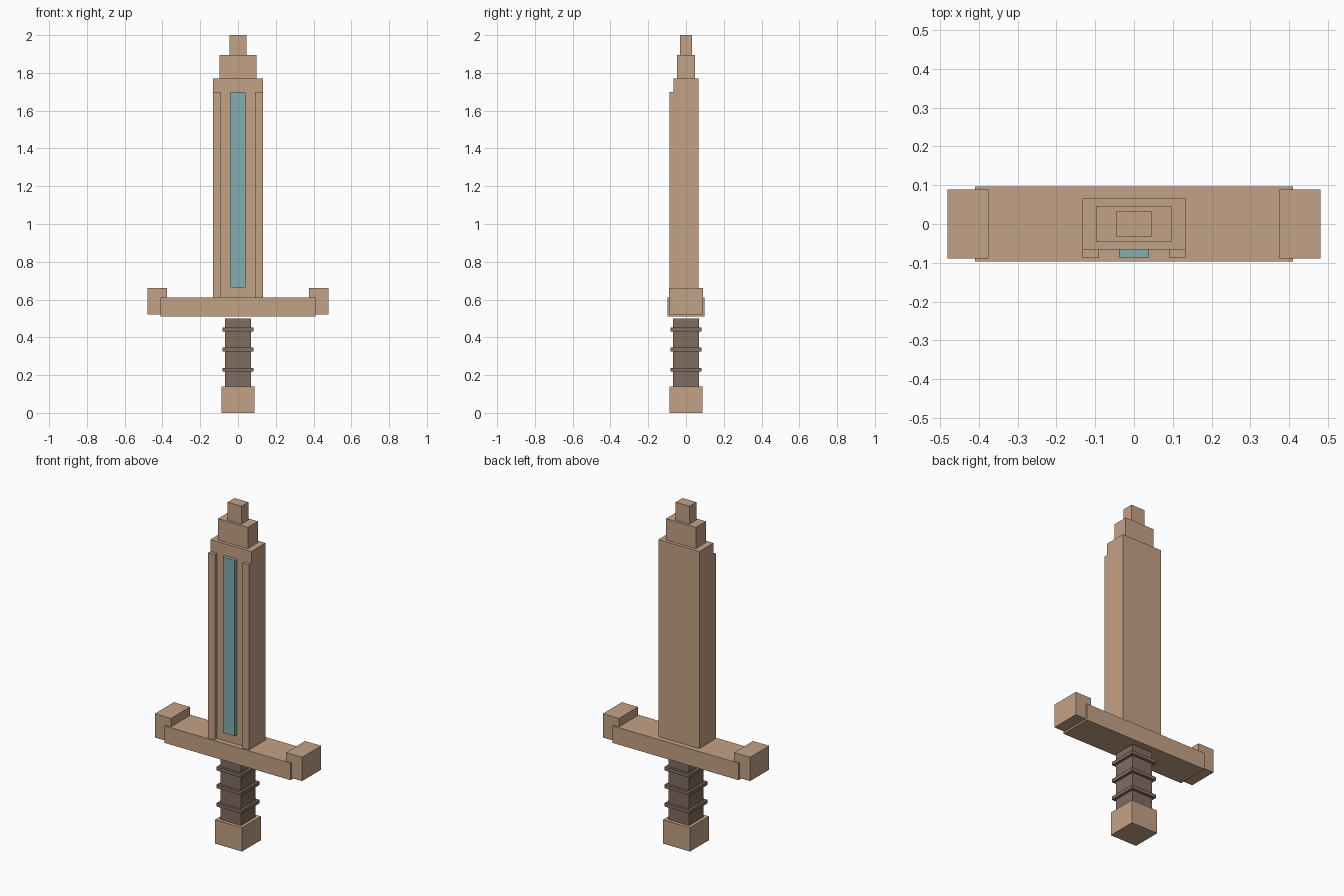
import bpy

cube = bpy.data.objects.get("Cube")
if cube:
    bpy.data.objects.remove(cube, do_unlink=True)


def material(name, rgb):
    mat = bpy.data.materials.new(name)
    mat.use_nodes = True
    colour = (*rgb, 1.0)
    mat.diffuse_color = colour
    bsdf = next(n for n in mat.node_tree.nodes if n.type == 'BSDF_PRINCIPLED')
    bsdf.inputs["Base Color"].default_value = colour
    return mat


TAN = material("tan_metal", (0.55, 0.36, 0.24))
TEAL = material("teal_inlay", (0.22, 0.43, 0.43))
BROWN = material("brown_leather", (0.22, 0.15, 0.115))


def box(name, xs, ys, zs, mat):
    """Flat-sided block spanning the given ranges on each axis."""
    spans = (xs, ys, zs)
    bpy.ops.mesh.primitive_cube_add(size=1, location=[(a + b) / 2 for a, b in spans])
    obj = bpy.context.object
    obj.name = name
    obj.scale = [b - a for a, b in spans]
    bpy.ops.object.transform_apply(location=False, rotation=False, scale=True)
    obj.data.materials.append(mat)
    return obj


def sym(half):
    return (-half, half)


# Handle: pommel, grip and three raised rings
box("pommel", sym(0.088), sym(0.088), (0, 0.14), TAN)
box("grip", sym(0.068), sym(0.068), (0.14, 0.5), BROWN)
for i, z in enumerate((0.228, 0.336, 0.441)):
    box(f"grip_ring_{i + 1}", sym(0.083), sym(0.083), (z - 0.01, z + 0.01), BROWN)

# Crossguard
box("guard", sym(0.41), sym(0.097), (0.51, 0.61), TAN)

# Blade with stepped tip
box("blade", sym(0.133), sym(0.066), (0.61, 1.77), TAN)
box("tip_lower", sym(0.097), sym(0.047), (1.77, 1.895), TAN)
box("tip_upper", sym(0.045), sym(0.032), (1.895, 2.0), TAN)

# Raised inlay on the front of the blade
box("blade_inlay", sym(0.039), (-0.086, -0.066), (0.665, 1.7), TEAL)

# Mirrored guard ends and blade edge strips
for side, s in (("left", 1), ("right", -1)):
    box(f"guard_end_{side}", sorted((s * 0.375, s * 0.48)), sym(0.089), (0.52, 0.66), TAN)
    box(f"edge_strip_{side}", sorted((s * 0.09, s * 0.133)), (-0.087, -0.066), (0.61, 1.7), TAN)
